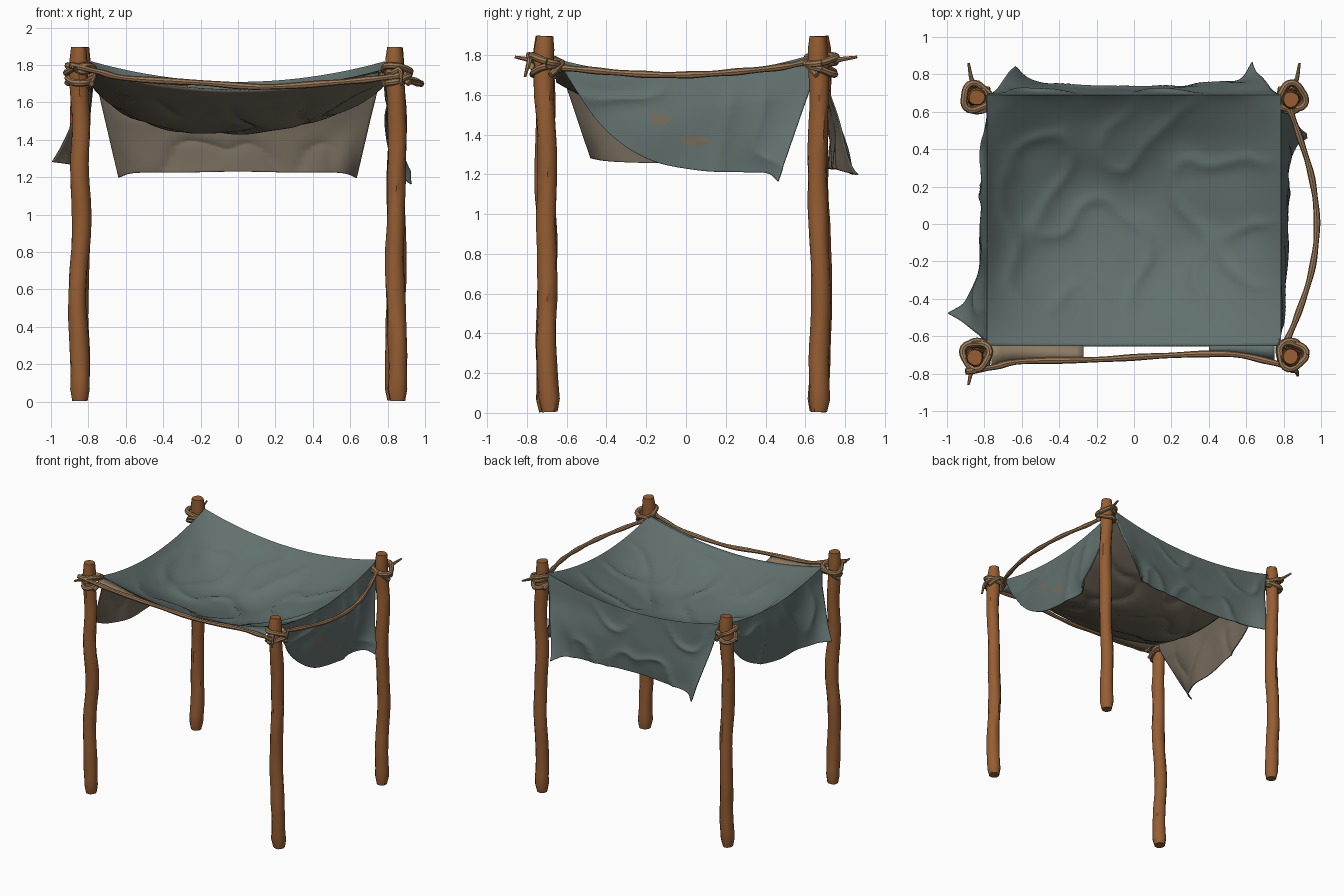
import bpy, bmesh, math, random
from mathutils import Vector, noise

if "Cube" in bpy.data.objects:
    bpy.data.objects.remove(bpy.data.objects["Cube"])

random.seed(4)


def material(name, rgb):
    m = bpy.data.materials.new(name)
    m.diffuse_color = (*rgb, 1)
    m.use_nodes = True
    m.node_tree.nodes["Principled BSDF"].inputs["Base Color"].default_value = m.diffuse_color
    return m


WOOD = material("brown wood", (0.305, 0.111, 0.033))
ROPE = material("tan rope", (0.335, 0.193, 0.095))
CLOTH = material("grey green cloth", (0.12, 0.162, 0.155))
LINING = material("brown grey lining", (0.178, 0.147, 0.108))
PATCH = material("pale tan cloth", (0.27, 0.20, 0.13))


def finish(bm, name, mats, angle=40):
    me = bpy.data.meshes.new(name)
    bm.to_mesh(me)
    bm.free()
    ob = bpy.data.objects.new(name, me)
    bpy.context.collection.objects.link(ob)
    for m in mats:
        me.materials.append(m)
    bpy.context.view_layer.objects.active = ob
    ob.select_set(True)
    bpy.ops.object.shade_smooth_by_angle(angle=math.radians(angle))
    ob.select_set(False)
    return ob


def spline(pts, n=5):
    """Catmull-Rom resampling of a rough path"""
    p = [Vector(q) for q in pts]
    p = [2 * p[0] - p[1]] + p + [2 * p[-1] - p[-2]]
    out = []
    for i in range(1, len(p) - 2):
        a, b, c, d = p[i - 1:i + 3]
        for k in range(n):
            t = k / n
            out.append(0.5 * (2 * b + (c - a) * t + (2 * a - 5 * b + 4 * c - d) * t * t
                              + (3 * b - a - 3 * c + d) * t ** 3))
    return out + [p[-2]]


def tube(name, path, radius, sides, mat, rough=0.0):
    """Tube along a path; radius(t) gives its thickness"""
    bm = bmesh.new()
    rings = []
    n = len(path)
    for i, p in enumerate(path):
        d = (path[min(i + 1, n - 1)] - path[max(i - 1, 0)]).normalized()
        ref = Vector((0, 0, 1)) if abs(d.z) < 0.8 else Vector((1, 0, 0))
        a = d.cross(ref).normalized()
        b = d.cross(a)
        ring = []
        for k in range(sides):
            t = math.tau * k / sides
            dirv = a * math.cos(t) + b * math.sin(t)
            q = p + dirv * 0.05
            r = radius(i / (n - 1)) * (1 + rough * noise.noise((q.x * 22, q.y * 22, q.z * 5)))
            ring.append(bm.verts.new(p + dirv * r))
        rings.append(ring)
    for r, s in zip(rings, rings[1:]):
        for k in range(sides):
            j = (k + 1) % sides
            bm.faces.new((r[k], r[j], s[j], s[k]))
    bm.faces.new(rings[0])
    bm.faces.new(rings[-1])
    bmesh.ops.recalc_face_normals(bm, faces=bm.faces)
    return finish(bm, name, [mat])


# Crooked wooden posts with rope lashings
def post_radius(t):
    r = 0.049 + 0.007 * math.exp(-t * 14)
    return r * min(1, 0.72 + 30 * t, 0.85 + 12 * (1 - t))


POSTS = {"front_left": (-0.845, -0.70), "front_right": (0.845, -0.70),
         "back_left": (-0.845, 0.678), "back_right": (0.845, 0.678)}
for i, (name, (x, y)) in enumerate(POSTS.items()):
    sx, sy = math.copysign(1, x), math.copysign(1, y)
    path = []
    for k in range(31):
        z = 0.005 + 1.89 * k / 30
        path.append(Vector((x + 0.022 * noise.noise((z * 2.2, i * 7.3, 0.5)),
                            y + 0.022 * noise.noise((z * 2.2, i * 5.1, 9.5)), z)))
    tube(name + "_post", path, post_radius, 12, WOOD, 0.14)
    # two wound turns, tilted opposite ways
    for j in range(2):
        loop = []
        for k in range(25):
            a = math.tau * k / 24
            r = 0.062 + 0.008 * j + 0.008 * math.sin(3 * a + i)
            loop.append(Vector((x + r * math.cos(a), y + r * math.sin(a),
                                1.725 + 0.05 * j + 0.022 * math.sin(a + i + 2.5 * j))))
        tube(f"{name}_lashing_{j + 1}", loop, lambda t: 0.018, 8, ROPE)
    # tie running from the cloth corner past the post to a loose end
    end = (0.875, -0.81, 1.69) if name == "front_right" else (sx * 0.885, sy * 0.86, 1.79)
    tie = spline([(sx * 0.775, sy * 0.66, 1.775), (x - sx * 0.02, y + sy * 0.068, 1.76),
                  (x + sx * 0.02, y + sy * 0.085, 1.775), end])
    tube(name + "_tie", tie, lambda t: 0.015 - 0.008 * max(0, t - 0.6) / 0.4, 7, ROPE)
    knot = spline([(x - sx * 0.06, y + sy * 0.05, 1.70), (x - sx * 0.07, y - sy * 0.05, 1.75),
                   (x + sx * 0.01, y - sy * 0.075, 1.76), (x + sx * 0.07, y - sy * 0.02, 1.70)])
    tube(name + "_knot", knot, lambda t: 0.016, 8, ROPE)

# Slack ropes along the front and right side
front = [(-0.90, -0.79, 1.80), (-0.75, -0.765, 1.765), (-0.6, -0.735, 1.73), (-0.2, -0.725, 1.705),
         (0.14, -0.705, 1.683), (0.5, -0.695, 1.705), (0.72, -0.735, 1.725), (0.87, -0.78, 1.745)]
right = [(0.80, -0.66, 1.74), (0.87, -0.5, 1.725), (0.95, -0.25, 1.705), (0.978, 0.0, 1.70),
         (0.95, 0.25, 1.715), (0.88, 0.48, 1.74), (0.83, 0.62, 1.77)]
for name, pts in (("front_rope", front), ("right_rope", right)):
    tube(name, spline(pts, 7), lambda t: 0.0165 + 0.002 * math.sin(t * 40), 8, ROPE)


# Sagging canopy cloth
def wrinkle(x, y, z):
    a = noise.noise((x * 3.5, y * 3.5, z * 3.5 + 2))
    b = 1 - 2.5 * abs(noise.noise((x * 3 + 4, y * 3, z * 3)))
    return 0.020 * a + 0.018 * max(0, b) ** 3


def top(u, v):
    x, y = 0.785 * u, 0.02 + 0.67 * v
    w = (v + 1) / 2
    inner = (1 - u ** 4) * math.sqrt(max(0.0, math.sin(math.pi * w ** 1.15))) ** 1.6
    z = 1.80 + 0.02 * v - 0.11 * (1 - u * u) - 0.10 * (1 - v * v)
    z += inner * (-0.15 + 0.04 * u) + min(1, inner * 2) * wrinkle(x, y, 0)
    return Vector((x, y, z))


def along(pts, t):
    """Point at t (0..1) on an evenly timed polyline"""
    f = t * (len(pts) - 1)
    i = min(int(f), len(pts) - 2)
    return Vector(pts[i]).lerp(Vector(pts[i + 1]), f - i)


def flap(edge, hem, out):
    """Cloth panel hanging from a canopy edge to its lower hem"""
    hem = spline(hem, 6)
    out = Vector(out)

    def f(u, v):
        t, s = (u + 1) / 2, (v + 1) / 2
        a, b = edge(u), along(hem, t)
        p = a.lerp(b, s)
        # tips flare outwards only near the hem
        p += out * ((b - a).dot(out) * 0.6 * (s ** 1.6 - s))
        p += out * (0.020 * math.sin(math.pi * s) * math.sin(math.pi * t))
        return p + out * ((wrinkle(p.x, p.y, p.z) - 0.003) * min(1, 3 * s))
    return f


right_hem = [(0.785, -0.64, 1.76), (0.80, -0.43, 1.45), (0.82, -0.2, 1.28), (0.825, 0.06, 1.22),
             (0.82, 0.3, 1.21), (0.87, 0.41, 1.205), (0.935, 0.46, 1.165)]
left_hem = [(-0.785, 0.68, 1.78), (-0.80, 0.45, 1.46), (-0.82, 0.2, 1.31), (-0.83, -0.05, 1.26),
            (-0.83, -0.28, 1.26), (-0.89, -0.41, 1.27), (-0.995, -0.475, 1.285)]
back_hem = [(0.63, 0.86, 1.20), (0.54, 0.77, 1.225), (0.3, 0.725, 1.225), (0.0, 0.715, 1.23),
            (-0.3, 0.72, 1.225), (-0.54, 0.765, 1.225), (-0.635, 0.85, 1.20)]
panels = [top,
          flap(lambda u: top(1, u), right_hem, (1, 0, 0)),
          flap(lambda u: top(-1, -u), left_hem, (-1, 0, 0)),
          flap(lambda u: top(-u, 1), back_hem, (0, 1, 0))]
N = 64
bm = bmesh.new()
for f in panels:
    g = [[bm.verts.new(f(2 * i / N - 1, 2 * j / N - 1)) for j in range(N + 1)] for i in range(N + 1)]
    for i in range(N):
        for j in range(N):
            quad = (g[i][j], g[i + 1][j], g[i + 1][j + 1], g[i][j + 1])
            # flaps run edge to hem, so their winding is reversed
            bm.faces.new(quad if f is top else quad[::-1])
bmesh.ops.remove_doubles(bm, verts=bm.verts, dist=0.0005)
bmesh.ops.recalc_face_normals(bm, faces=bm.faces)
bm.faces.ensure_lookup_table()
mid = min(bm.faces, key=lambda q: q.calc_center_median().xy.length)
if mid.normal.z < 0:
    bmesh.ops.reverse_faces(bm, faces=bm.faces)
canopy = finish(bm, "canopy_cloth", [CLOTH, LINING], 60)
solid = canopy.modifiers.new("thickness", "SOLIDIFY")
solid.thickness = 0.008
solid.offset = -1
solid.material_offset = 1

# Two worn patches lying on the right flap
side = panels[1]
for n, (t, s, rt, rs) in enumerate(((-0.24, 0.0, 0.07, 0.13), (0.0, 0.38, 0.10, 0.11))):
    bm = bmesh.new()
    ring = [bm.verts.new(side(t + rt * math.cos(math.tau * k / 20), s + rs * math.sin(math.tau * k / 20))
                         + Vector((0.004, 0, 0))) for k in range(20)]
    centre = bm.verts.new(side(t, s) + Vector((0.004, 0, 0)))
    for k in range(20):
        bm.faces.new((centre, ring[k], ring[(k + 1) % 20]))
    finish(bm, f"worn_patch_{n + 1}", [LINING])

# Turned-over front hem strips reaching the front rope
rope_path = spline(front, 7)
for name, x0, x1, mat in (("left_front_hem", -0.76, -0.27, PATCH), ("right_front_hem", 0.40, 0.75, CLOTH)):
    bm = bmesh.new()
    rows = []
    for k in range(13):
        x = x0 + (x1 - x0) * k / 12
        r = min(rope_path, key=lambda p: abs(p.x - x))
        rows.append((bm.verts.new(top(x / 0.785, -1)), bm.verts.new((x, r.y, r.z - 0.005))))
    for p, q in zip(rows, rows[1:]):
        bm.faces.new((p[0], p[1], q[1], q[0]))
    hem = finish(bm, name, [mat])
    hem.modifiers.new("thickness", "SOLIDIFY").thickness = 0.006
